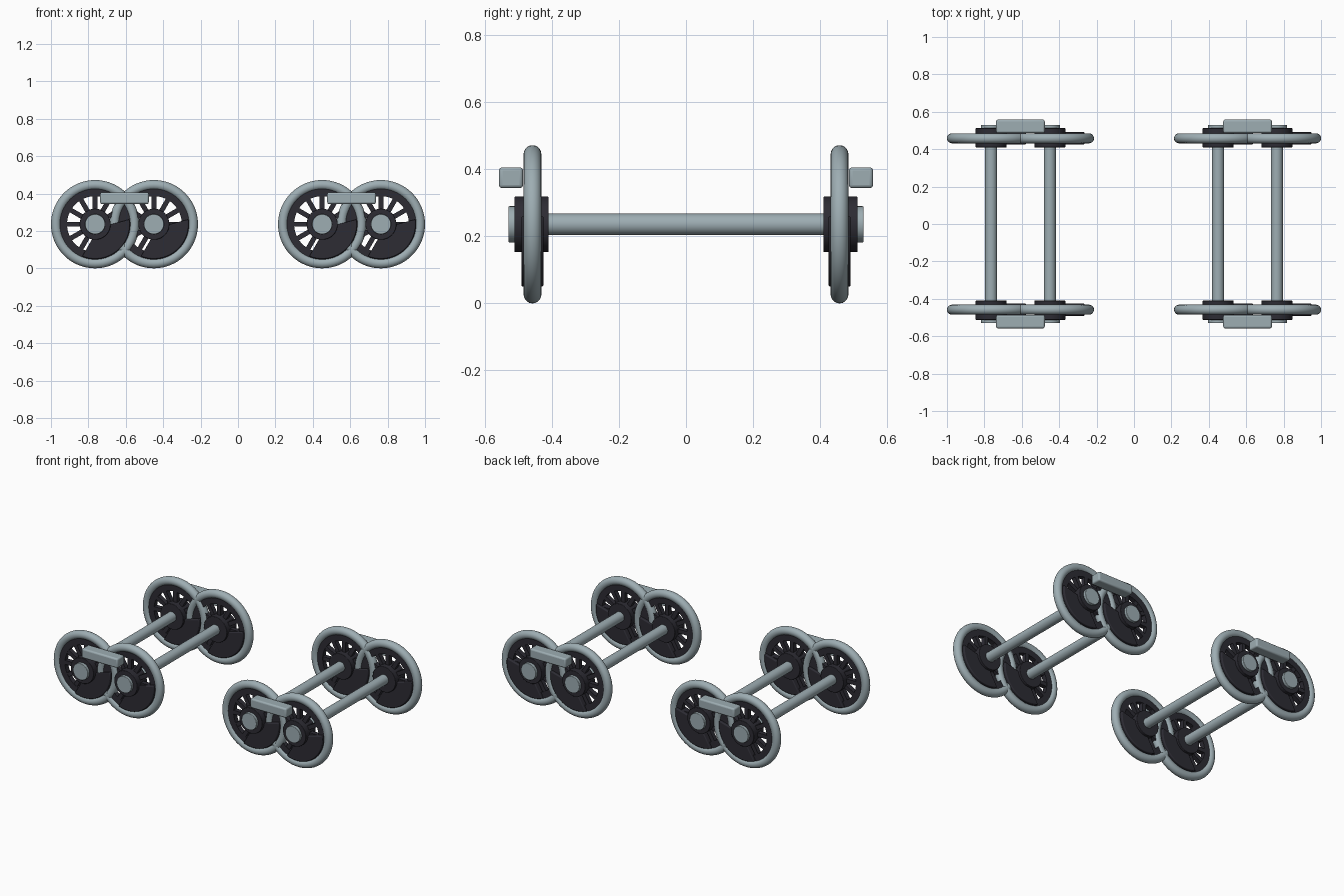
import bpy
import bmesh
from math import pi, sin, cos, radians
from mathutils import Matrix

cube = bpy.data.objects.get("Cube")
if cube:
    bpy.data.objects.remove(cube, do_unlink=True)


def make_material(name, color):
    mat = bpy.data.materials.new(name)
    mat.use_nodes = True
    mat.diffuse_color = color
    mat.node_tree.nodes["Principled BSDF"].inputs["Base Color"].default_value = color
    return mat


STEEL = make_material("blue grey steel", (0.34, 0.42, 0.45, 1))
IRON = make_material("dark iron", (0.026, 0.025, 0.034, 1))

RADIUS = 0.236       # outer radius of a wheel
TYRE = 0.0265        # tube radius of the tyre
WHEEL_Y = 0.458
BOGIE_X = 0.607
WHEEL_OFFSET = 0.157
SPOKES = 12


def finish(name, bm, mat, bevel=0):
    bmesh.ops.recalc_face_normals(bm, faces=bm.faces)
    mesh = bpy.data.meshes.new(name)
    bm.to_mesh(mesh)
    bm.free()
    mesh.materials.append(mat)
    obj = bpy.data.objects.new(name, mesh)
    bpy.context.collection.objects.link(obj)
    bpy.ops.object.select_all(action='DESELECT')
    obj.select_set(True)
    bpy.context.view_layer.objects.active = obj
    if bevel:
        mod = obj.modifiers.new("Bevel", 'BEVEL')
        mod.width = bevel
        mod.segments = 3
        mod.limit_method = 'ANGLE'
    bpy.ops.object.shade_smooth_by_angle(angle=radians(35))
    return obj


def cylinder(name, x, y0, y1, radius, mat, bevel=0):
    bm = bmesh.new()
    place = Matrix.Translation((x, (y0 + y1) / 2, RADIUS)) @ Matrix.Rotation(pi / 2, 4, 'X')
    bmesh.ops.create_cone(bm, cap_ends=True, segments=40, radius1=radius,
                          radius2=radius, depth=abs(y1 - y0), matrix=place)
    return finish(name, bm, mat, bevel)


def ring(name, x, y, section, mat):
    """Sweep a closed (radius, y) section round the axle."""
    bm = bmesh.new()
    steps = 64
    loops = []
    for i in range(steps):
        a = 2 * pi * i / steps
        loops.append([bm.verts.new((x + r * cos(a), y + d, RADIUS + r * sin(a)))
                      for r, d in section])
    n = len(section)
    for i in range(steps):
        a, b = loops[i], loops[(i + 1) % steps]
        for j in range(n):
            k = (j + 1) % n
            bm.faces.new((a[j], a[k], b[k], b[j]))
    return finish(name, bm, mat)


def spokes(name, x, y):
    bm = bmesh.new()
    for i in range(SPOKES):
        place = (Matrix.Translation((x, y, RADIUS))
                 @ Matrix.Rotation(2 * pi * i / SPOKES, 4, 'Y')
                 @ Matrix.Translation((0.11, 0, 0))
                 @ Matrix.Diagonal((0.11, 0.03, 0.026, 1)))
        bmesh.ops.create_cube(bm, size=1, matrix=place)
    return finish(name, bm, IRON)


def counterweight(name, x, y):
    """Thick sector on the lower side of the wheel."""
    bm = bmesh.new()
    n = 20
    outline = []
    for r, start, end in ((0.186, -112, 8), (0.07, -4, -98)):
        for i in range(n + 1):
            a = radians(start + (end - start) * i / n)
            outline.append((x + r * cos(a), RADIUS + r * sin(a)))
    front = [bm.verts.new((px, y - 0.033, pz)) for px, pz in outline]
    back = [bm.verts.new((px, y + 0.033, pz)) for px, pz in outline]
    bm.faces.new(front)
    bm.faces.new(back[::-1])
    for i in range(len(front)):
        j = (i + 1) % len(front)
        bm.faces.new((front[i], back[i], back[j], front[j]))
    return finish(name, bm, IRON, bevel=0.014)


def box(name, center, size, mat, bevel):
    bm = bmesh.new()
    bmesh.ops.create_cube(bm, size=1,
                          matrix=Matrix.Translation(center) @ Matrix.Diagonal((*size, 1)))
    return finish(name, bm, mat, bevel)


# Cross-sections of the round tyre and the flat inner rim
tyre_section = [(RADIUS - TYRE + TYRE * cos(2 * pi * k / 20), TYRE * sin(2 * pi * k / 20))
                for k in range(20)]
rim_section = [(0.15, -0.016), (0.205, -0.016), (0.205, 0.016), (0.15, 0.016)]


def wheel(label, x, side):
    y = side * WHEEL_Y
    ring(label + "_tyre", x, y, tyre_section, STEEL)
    ring(label + "_rim", x, y, rim_section, IRON)
    spokes(label + "_spokes", x, y)
    counterweight(label + "_counterweight", x, y)
    cylinder(label + "_hub", x, side * 0.41, side * 0.512, 0.083, IRON, 0.003)
    cylinder(label + "_axle_cap", x, side * 0.505, side * 0.53, 0.054, STEEL, 0.003)


# Two bogies, each with two axles, four wheels and two side bars
for bogie, bx in (("right", -BOGIE_X), ("left", BOGIE_X)):
    for pos, dx in (("outer_a", -WHEEL_OFFSET), ("outer_b", WHEEL_OFFSET)):
        pair = f"{bogie}_{pos.replace('outer', 'axle')}"
        cylinder(pair + "_shaft", bx + dx, -0.45, 0.45, 0.032, STEEL)
        for face, side in (("front", -1), ("back", 1)):
            wheel(f"{pair}_{face}_wheel", bx + dx, side)
    for face, side in (("front", -1), ("back", 1)):
        box(f"{bogie}_{face}_side_bar", (bx, side * 0.522, 0.375),
            (0.26, 0.072, 0.062), STEEL, 0.01)
